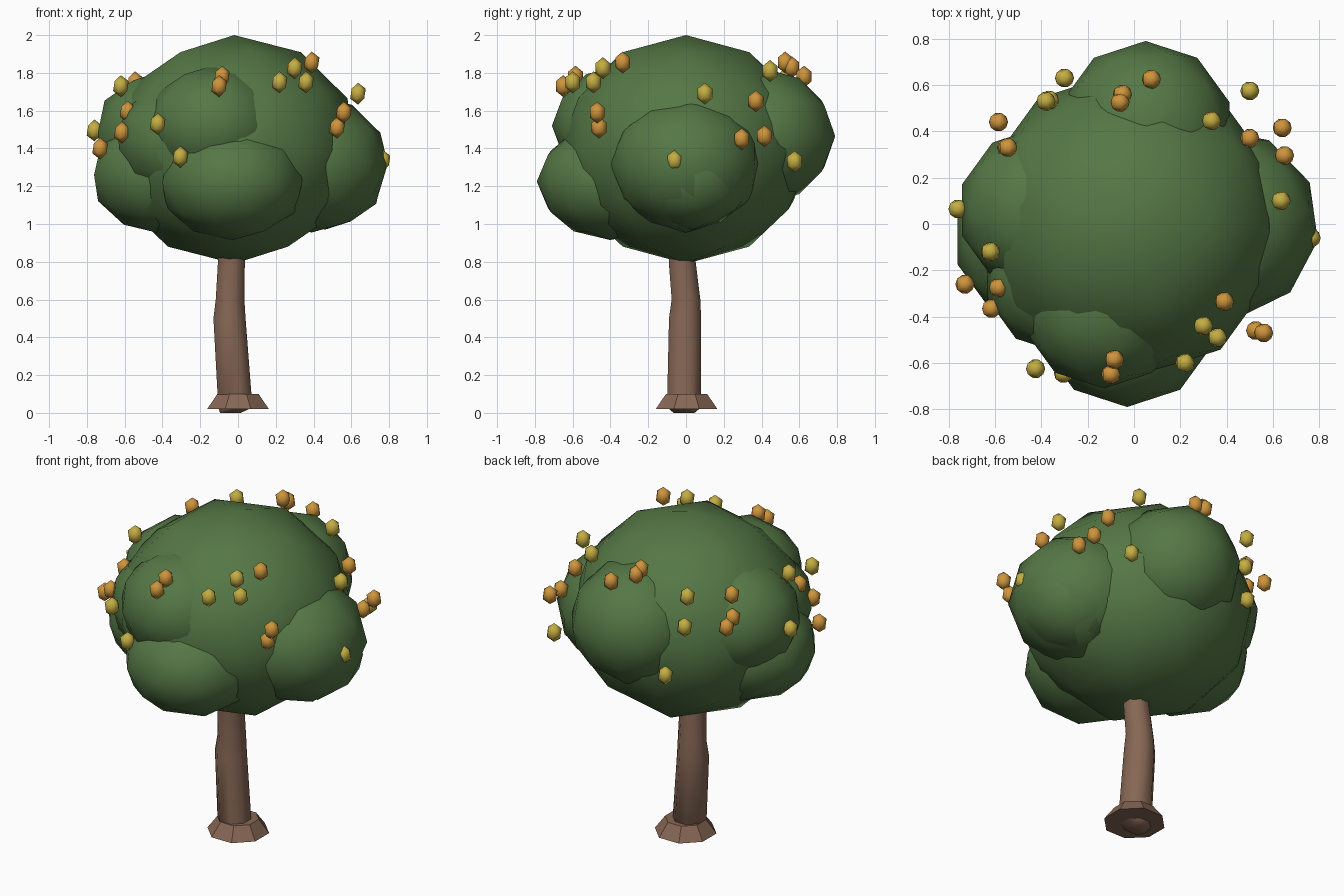
import bpy, bmesh, math
from mathutils import Matrix, Vector

cube = bpy.data.objects.get("Cube")
if cube:
    bpy.data.objects.remove(cube, do_unlink=True)


def material(name, rgb):
    m = bpy.data.materials.new(name)
    m.use_nodes = True
    m.diffuse_color = (*rgb, 1)
    bsdf = m.node_tree.nodes["Principled BSDF"]
    bsdf.inputs["Base Color"].default_value = (*rgb, 1)
    bsdf.inputs["Roughness"].default_value = 0.9
    return m


leaf_green = material("leaf_green", (0.09, 0.185, 0.06))
bark_brown = material("bark_brown", (0.24, 0.135, 0.09))
fruit_orange = material("fruit_orange", (0.62, 0.30, 0.045))
fruit_yellow = material("fruit_yellow", (0.55, 0.42, 0.055))


def finish(bm, name, mat, smooth):
    bmesh.ops.recalc_face_normals(bm, faces=bm.faces)
    for f in bm.faces:
        f.smooth = smooth
    me = bpy.data.meshes.new(name)
    bm.to_mesh(me)
    bm.free()
    me.materials.append(mat)
    ob = bpy.data.objects.new(name, me)
    bpy.context.collection.objects.link(ob)
    return ob


def blob(name, centre, radius, height, detail, mat, turn=0):
    """Squashed or stretched smooth icosphere."""
    bm = bmesh.new()
    mat4 = (Matrix.Translation(centre) @ Matrix.Diagonal((radius, radius, height, 1))
            @ Matrix.Rotation(math.radians(turn), 4, "Z"))
    bmesh.ops.create_icosphere(bm, subdivisions=detail, radius=1, matrix=mat4)
    return finish(bm, name, mat, True)


def loft(name, rings, sides, mat, smooth):
    """Skin of stacked rings (x, y, z, radius) with closed ends."""
    bm = bmesh.new()
    loops = []
    for x, y, z, r in rings:
        angles = [math.tau * (i + 0.5) / sides for i in range(sides)]
        loops.append([bm.verts.new((x + r * math.cos(a), y + r * math.sin(a), z))
                      for a in angles])
    for low, high in zip(loops, loops[1:]):
        for i in range(sides):
            j = (i + 1) % sides
            bm.faces.new((low[i], low[j], high[j], high[i]))
    bm.faces.new(loops[0][::-1])
    bm.faces.new(loops[-1])
    return finish(bm, name, mat, smooth)


# Trunk: gently bent, then a flared root collar
trunk = loft("trunk", [(-0.04, -0.01, 0, 0.06), (-0.014, -0.01, 0.03, 0.098),
                       (-0.045, -0.005, 0.5, 0.092), (-0.042, 0, 0.6, 0.082),
                       (-0.035, -0.02, 0.8, 0.077), (-0.03, -0.02, 1.1, 0.07)],
             8, bark_brown, True)
bpy.context.view_layer.objects.active = trunk
trunk.select_set(True)
bpy.ops.object.shade_smooth_by_angle(angle=math.radians(50))
trunk.select_set(False)
loft("root_collar", [(0, 0.003, 0.02, 0.177), (0, 0.003, 0.1, 0.118)],
     8, bark_brown, False)

# Foliage: one large crown with lobes around it (centre, radius, half height, turn)
crown = {
    "crown_centre": ((-0.02, 0, 1.395), 0.67, 0.605, 0),
    "front_lobe": ((-0.03, -0.40, 1.225), 0.39, 0.31, 0),
    "upper_front_lobe": ((-0.13, -0.35, 1.52), 0.36, 0.32, 0),
    "front_right_lobe": ((-0.31, -0.22, 1.44), 0.34, 0.32, 0),
    "lower_right_lobe": ((-0.41, -0.06, 1.26), 0.37, 0.31, 0),
    "upper_right_lobe": ((-0.40, 0.06, 1.48), 0.36, 0.33, 0),
    "left_lobe": ((0.39, 0, 1.32), 0.41, 0.365, 8),
    "lower_left_lobe": ((0.46, 0.03, 1.26), 0.32, 0.29, 0),
    "back_lobe": ((0.05, 0.41, 1.465), 0.38, 0.36, 0),
}
for name, (centre, radius, height, turn) in crown.items():
    blob(name, centre, radius, height, 2, leaf_green, turn)

# Fruit: small drops scattered over the crown
orange = [(-.06, .525, 1.855), (-.05, .56, 1.83), (.075, .625, 1.78), (.5, .37, 1.65),
          (.65, .295, 1.45), (.64, .415, 1.465), (.525, -.46, 1.51), (.56, -.47, 1.59),
          (.39, -.335, 1.855), (-.1, -.65, 1.73), (-.085, -.585, 1.78),
          (-.615, -.365, 1.485), (-.585, -.275, 1.595), (-.73, -.26, 1.4),
          (-.545, .33, 1.75), (-.55, .33, 1.61), (-.585, .44, 1.6)]
yellow = [(.335, .445, 1.81), (.5, .575, 1.33), (.635, .1, 1.69), (.765, -.06, 1.335),
          (.3, -.44, 1.825), (.36, -.49, 1.75), (.22, -.6, 1.75),
          (-.305, -.645, 1.355), (-.425, -.625, 1.53), (-.62, -.12, 1.73),
          (-.76, .065, 1.495), (-.3, .63, 1.3), (-.38, .53, 1.77), (-.365, .535, 1.58)]
for label, spots, mat in (("orange_fruit", orange, fruit_orange),
                          ("yellow_fruit", yellow, fruit_yellow)):
    for i, spot in enumerate(spots):
        blob(f"{label}_{i + 1}", Vector(spot), 0.046, 0.058, 1, mat)
